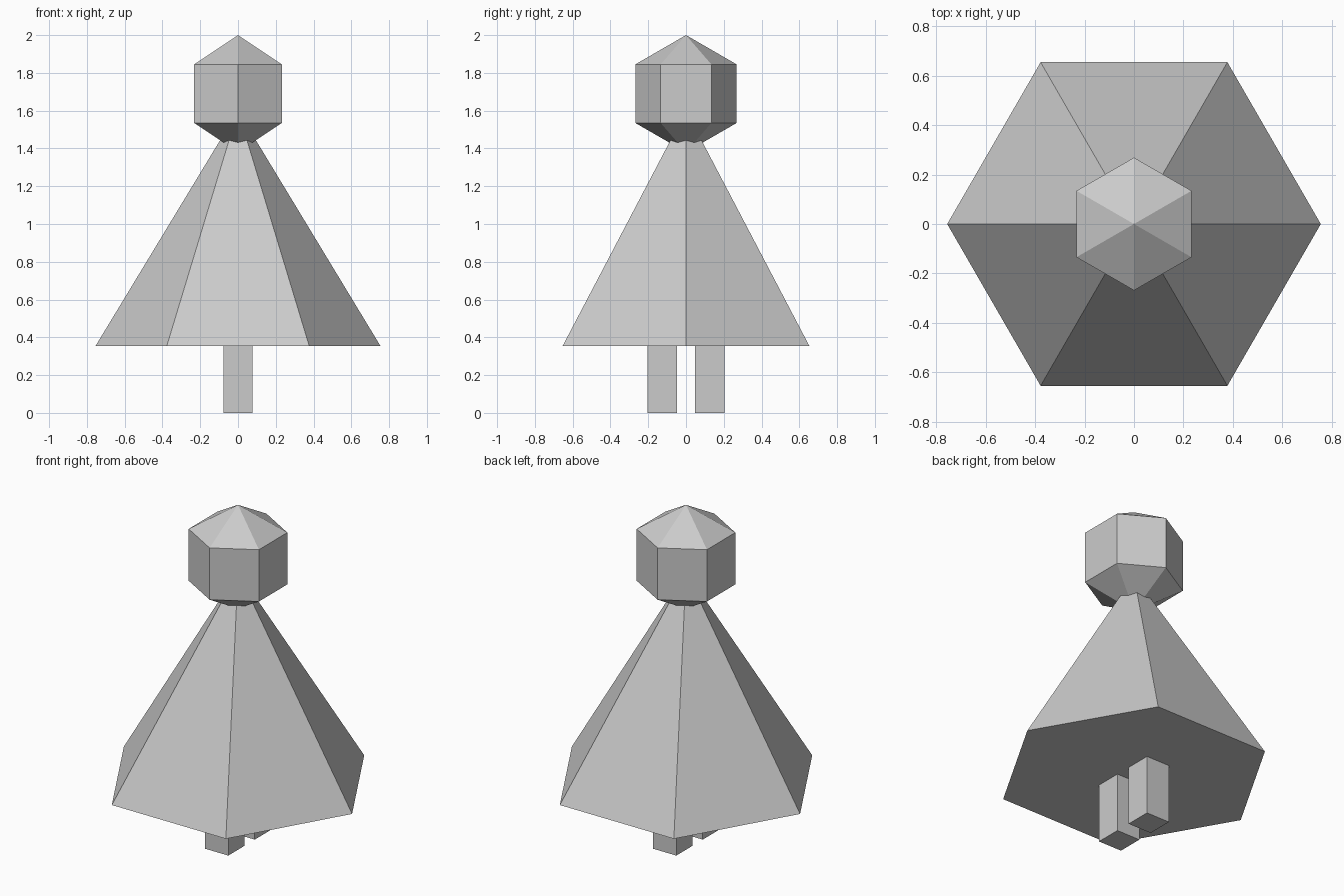
import bpy
import bmesh
from math import radians
from mathutils import Matrix, Vector

cube = bpy.data.objects.get("Cube")
if cube:
    bpy.data.objects.remove(cube, do_unlink=True)

# Plain grey for the whole figure
grey = bpy.data.materials.new("plain_grey")
grey.use_nodes = True
colour = (0.6, 0.6, 0.6, 1)
grey.diffuse_color = colour
grey.node_tree.nodes["Principled BSDF"].inputs["Base Color"].default_value = colour


def add_part(name, bm, location):
    mesh = bpy.data.meshes.new(name)
    bm.to_mesh(mesh)
    bm.free()
    mesh.materials.append(grey)
    obj = bpy.data.objects.new(name, mesh)
    obj.location = location
    bpy.context.collection.objects.link(obj)
    return obj


# Head: six-sided low-poly ball, corners on the y axis
bm = bmesh.new()
bmesh.ops.create_uvsphere(bm, u_segments=6, v_segments=3, radius=0.31,
                          matrix=Matrix.Rotation(radians(30), 4, "Z"))
# Put one corner exactly on the y axis whatever the starting angle
ring = max(bm.verts, key=lambda v: v.co.xy.length)
angle = Vector((0, 1)).angle_signed(ring.co.xy)
bmesh.ops.rotate(bm, verts=bm.verts, matrix=Matrix.Rotation(angle, 3, "Z"))
add_part("head", bm, (0, 0, 1.69))

# Dress: six-sided cone with corners on the x axis, tip hidden in the head
base, tip = 0.353, 1.6
bm = bmesh.new()
bmesh.ops.create_cone(bm, cap_ends=True, segments=6, radius1=0.755, radius2=0,
                      depth=tip - base)
bmesh.ops.remove_doubles(bm, verts=bm.verts, dist=0.0001)
corner = min(bm.verts, key=lambda v: v.co.z)
angle = Vector((1, 0)).angle_signed(corner.co.xy)
bmesh.ops.rotate(bm, verts=bm.verts, matrix=Matrix.Rotation(angle, 3, "Z"))
add_part("dress", bm, (0, 0, (base + tip) / 2))

# Legs: two square posts, one in front of the other
for name, side in (("front_leg", -1), ("back_leg", 1)):
    bm = bmesh.new()
    bmesh.ops.create_cube(bm, size=1)
    bmesh.ops.scale(bm, verts=bm.verts, vec=(0.155, 0.155, 0.36))
    add_part(name, bm, (0, side * 0.125, 0.18))
